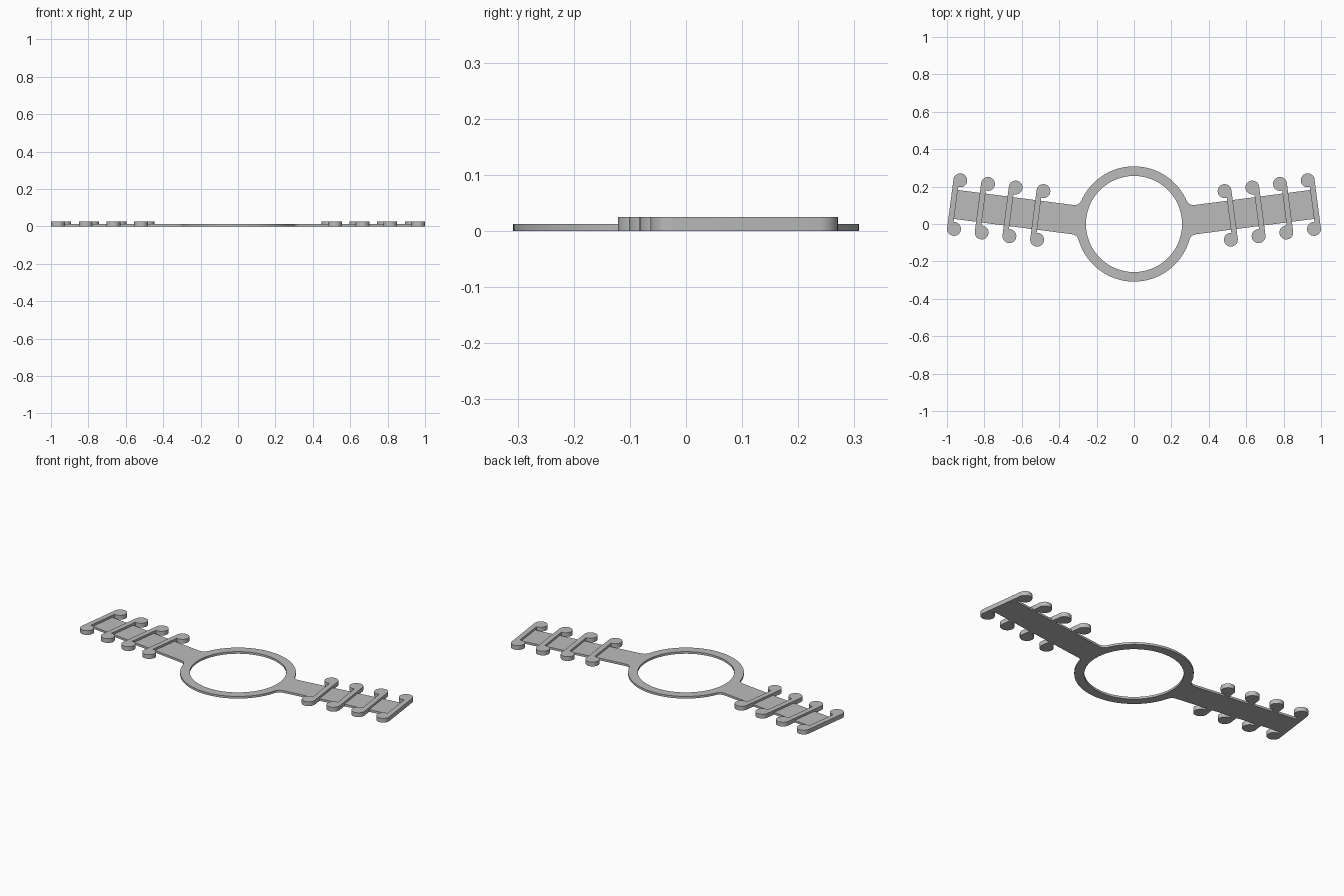
import bpy
import bmesh
from math import cos, sin, pi, radians, sqrt, atan2, acos

if "Cube" in bpy.data.objects:
    bpy.data.objects.remove(bpy.data.objects["Cube"])

RING_OUT, RING_IN = 0.308, 0.257
PLATE_H, HOOK_H = 0.0125, 0.025
TILT = radians(7.4)              # upward sweep of each arm
AXIS, HALF_W = -0.019, 0.078     # arm centre line offset and half width
ARM_END, FILLET = 0.973, 0.04
KNOB_R, BAR_W, KNOB_V = 0.037, 0.03, 0.131

grey = bpy.data.materials.new("Light grey plastic")
grey.use_nodes = True
colour = (0.5, 0.5, 0.5, 1)
grey.diffuse_color = colour
grey.node_tree.nodes["Principled BSDF"].inputs["Base Color"].default_value = colour


def arc(cx, cy, r, a0, a1, n):
    return [(cx + r * cos(a0 + (a1 - a0) * i / n),
             cy + r * sin(a0 + (a1 - a0) * i / n)) for i in range(n + 1)]


def tilt(points):
    return [(u * cos(TILT) - v * sin(TILT), u * sin(TILT) + v * cos(TILT))
            for u, v in points]


def mirror(points):
    return [(-x, y) for x, y in reversed(points)]


def slab(name, loops, height):
    """Extrude closed outlines (the first may contain holes) up from the ground."""
    bm = bmesh.new()
    edges = []
    for loop in loops:
        vs = [bm.verts.new((x, y, 0)) for x, y in loop]
        edges += [bm.edges.new((vs[i - 1], vs[i])) for i in range(len(vs))]
    bmesh.ops.triangle_fill(bm, edges=edges, use_beauty=True, use_dissolve=False)
    top = bmesh.ops.extrude_face_region(bm, geom=bm.faces[:], use_keep_orig=True)
    moved = [g for g in top["geom"] if isinstance(g, bmesh.types.BMVert)]
    bmesh.ops.translate(bm, verts=moved, vec=(0, 0, height))
    bmesh.ops.recalc_face_normals(bm, faces=bm.faces[:])
    mesh = bpy.data.meshes.new(name)
    bm.to_mesh(mesh)
    bm.free()
    mesh.materials.append(grey)
    mesh.shade_smooth()
    mesh.set_sharp_from_angle(angle=radians(30))
    obj = bpy.data.objects.new(name, mesh)
    bpy.context.collection.objects.link(obj)


def fillet(side):
    """Blend arc from the ring to one arm edge, in arm coordinates."""
    v = AXIS + side * (HALF_W + FILLET)
    u = sqrt((RING_OUT + FILLET) ** 2 - v * v)
    on_ring = atan2(v, u)
    start = on_ring + pi if side < 0 else on_ring - pi
    return on_ring, arc(u, v, FILLET, start, -side * pi / 2, 8)


# Ring and both arms as one flat plate
low_angle, low = fillet(-1)
high_angle, high = fillet(1)
right = arc(0, 0, RING_OUT, -pi / 2, low_angle + TILT, 24)[:-1]
right += tilt(low + [(ARM_END, AXIS - HALF_W), (ARM_END, AXIS + HALF_W)] + high[::-1])
right += arc(0, 0, RING_OUT, high_angle + TILT, pi / 2, 24)[1:]
outline = right + mirror(right)[1:-1]
hole = arc(0, 0, RING_IN, 0, 2 * pi, 96)[:-1]
slab("ring_and_arms", [outline, hole], PLATE_H)

# Raised cross bars with a round knob at each end
gap = acos((KNOB_R - BAR_W) / KNOB_R)
for i in range(4):
    u = 0.503 + 0.1493 * i
    hook = arc(u, AXIS + KNOB_V, KNOB_R, 0, 2 * pi - gap, 28)
    hook += arc(u, AXIS - KNOB_V, KNOB_R, gap, 2 * pi, 28)
    hook = tilt(hook)
    slab(f"left_hook_bar_{i + 1}", [hook], HOOK_H)
    slab(f"right_hook_bar_{i + 1}", [mirror(hook)], HOOK_H)
